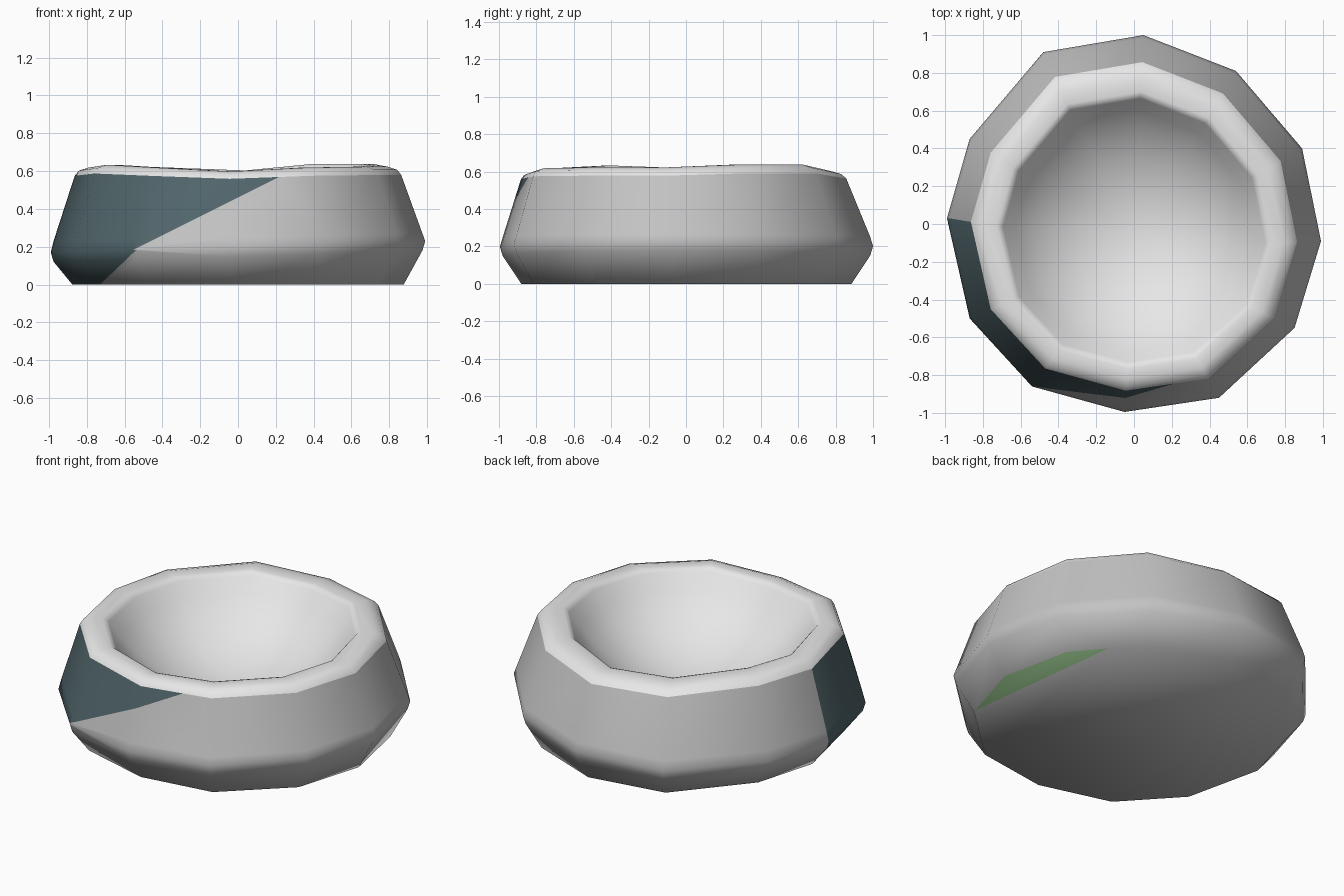
import bpy
import bmesh
import math
from mathutils import Vector

cube = bpy.data.objects.get("Cube")
if cube:
    bpy.data.objects.remove(cube)


def material(name, colour):
    mat = bpy.data.materials.new(name)
    mat.use_nodes = True
    mat.diffuse_color = (*colour, 1)
    bsdf = next(n for n in mat.node_tree.nodes if n.type == 'BSDF_PRINCIPLED')
    bsdf.inputs["Base Color"].default_value = (*colour, 1)
    return mat


STONE, RIM, TEAL, GREEN = range(4)
materials = [material("grey stone", (0.55, 0.55, 0.55)),
             material("pale stone", (0.8, 0.8, 0.8)),
             material("dark teal", (0.083, 0.133, 0.147)),
             material("moss green", (0.3, 0.55, 0.26))]

# Uneven twelve-sided outline at the widest part, with the rim's rise at each corner
outline = [(0.99, -0.09, 0.005), (0.89, 0.40, 0.02), (0.54, 0.81, 0.02),
           (0.05, 1.0, -0.015), (-0.48, 0.91, 0), (-0.87, 0.45, 0.01),
           (-0.99, 0.03, 0), (-0.87, -0.5, 0.015), (-0.54, -0.86, 0),
           (-0.05, -0.995, -0.02), (0.45, -0.92, 0), (0.85, -0.55, 0.005)]

# Profile from the foot, over the rim: scale, height, y shift, side tilt, rim share
profile = [(0.885, 0, 0, 0, 0), (0.985, 0.15, 0, 0.03, 0),
           (1.0, 0.2, 0, 0.03, 0), (0.985, 0.25, 0, 0.02, 0),
           (0.872, 0.575, -0.015, 0, 0.8), (0.85, 0.602, -0.02, 0, 1),
           (0.8, 0.618, -0.025, 0, 1), (0.735, 0.618, -0.035, 0, 1),
           (0.715, 0.612, -0.035, 0, 1), (0.7, 0.595, -0.035, 0, 1)]
RIM_RING = 4

# Hollow shaped as a shallow spherical cap
HOLLOW_STEPS = 8
RADIUS = 0.85
OPENING = math.asin(0.7 / RADIUS)
FLOOR = 0.595 - RADIUS * (1 - math.cos(OPENING))
for i in range(1, HOLLOW_STEPS):
    share = 1 - i / HOLLOW_STEPS
    a = OPENING * share
    profile.append((RADIUS * math.sin(a), FLOOR + RADIUS * (1 - math.cos(a)),
                    -0.035, 0, share ** 2))

bm = bmesh.new()
rings = []
for scale, z, shift, tilt, rim in profile:
    rings.append([bm.verts.new((x * scale, y * scale + shift,
                                z + tilt * x + rim * rise))
                  for x, y, rise in outline])

count = len(outline)
walls = []
for k, (low, high) in enumerate(zip(rings, rings[1:])):
    wall = [bm.faces.new((low[i], low[(i + 1) % count],
                          high[(i + 1) % count], high[i]))
            for i in range(count)]
    for f in wall:
        f.material_index = RIM if k >= RIM_RING else STONE
    walls.append(wall)
centre = bm.verts.new((0, -0.035, FLOOR))
for i in range(count):
    f = bm.faces.new((rings[-1][i], rings[-1][(i + 1) % count], centre))
    f.material_index = RIM
base = bm.faces.new(rings[0][::-1])


def paint(faces, point, normal, index):
    """Cut faces along a plane and colour the side its normal points to."""
    point, normal = Vector(point), Vector(normal)
    geom = set(faces)
    for f in faces:
        geom.update(f.edges)
        geom.update(f.verts)
    cut = bmesh.ops.bisect_plane(bm, geom=list(geom), dist=0.0005,
                                 plane_co=point, plane_no=normal)
    for f in cut["geom"]:
        if isinstance(f, bmesh.types.BMFace):
            if (f.calc_center_median() - point).dot(normal) > 0:
                f.material_index = index


def front(*bands):
    return [f for band in bands for f in band if f.calc_center_median().y < 0]


# Diagonal dark patch on the front side wall and the skirt below it
skirt, flank = front(*walls[:2]), front(*walls[2:4])
paint(flank, (-0.52, 0, 0.2), (-0.36, 0, 0.72), TEAL)
paint(skirt, (-0.52, 0, 0.2), (-0.2, 0, 0.21), TEAL)

# Green segment of the underside
paint([base], (0.75, -0.41, 0), (0.9, 0.11, 0), GREEN)

bmesh.ops.recalc_face_normals(bm, faces=bm.faces[:])

# Crisp edge where the rim meets the side wall
for e in bm.edges:
    if sum(f.material_index == RIM for f in e.link_faces) == 1:
        e.smooth = False

mesh = bpy.data.meshes.new("stone_bowl")
bm.to_mesh(mesh)
bm.free()
for mat in materials:
    mesh.materials.append(mat)
bowl = bpy.data.objects.new("stone_bowl", mesh)
bpy.context.collection.objects.link(bowl)
bpy.ops.object.select_all(action='DESELECT')
bowl.select_set(True)
bpy.context.view_layer.objects.active = bowl
bpy.ops.object.shade_smooth_by_angle(angle=math.radians(70))
